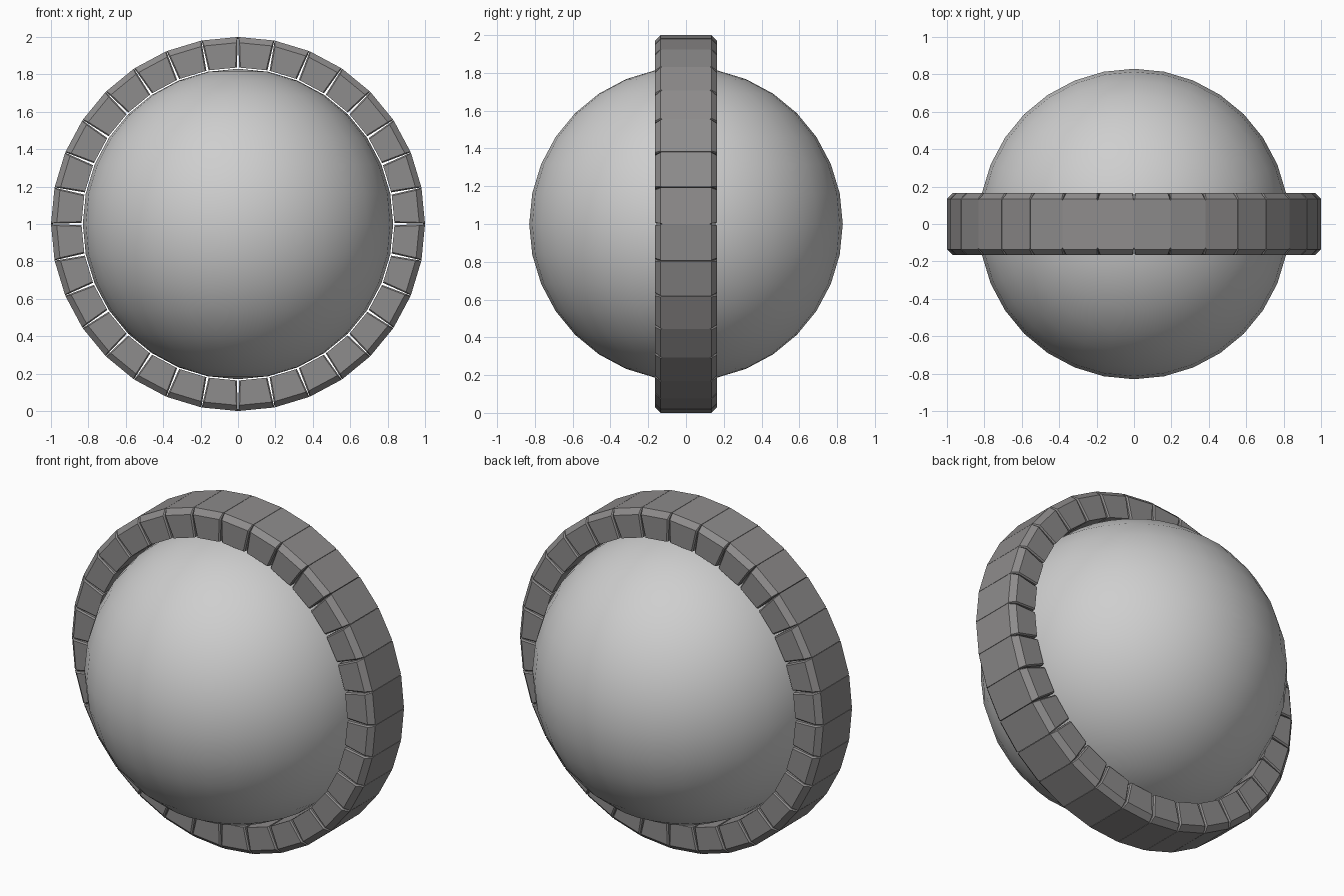
import bpy, bmesh, math
from mathutils import Matrix, Vector

if "Cube" in bpy.data.objects:
    bpy.data.objects.remove(bpy.data.objects["Cube"])

SEGMENTS = 32
HALF = math.pi / SEGMENTS
R_OUT = math.cos(HALF)      # block corners reach radius 1
R_IN = 0.833
WIDTH = 0.165               # half depth of the ring
CHAMFER = 0.03


def material(name, color):
    m = bpy.data.materials.new(name)
    m.diffuse_color = (*color, 1)
    m.use_nodes = True
    m.node_tree.nodes["Principled BSDF"].inputs["Base Color"].default_value = m.diffuse_color
    return m


ball_grey = material("light grey", (0.62, 0.62, 0.62))
ring_grey = material("dark warm grey", (0.27, 0.262, 0.262))

# Smooth ball in the middle
bpy.ops.mesh.primitive_uv_sphere_add(segments=32, ring_count=16, radius=0.83,
                                     location=(0, 0, 1))
ball = bpy.context.object
ball.name = "ball"
ball.data.materials.append(ball_grey)
bpy.ops.object.shade_smooth()


# Cross-section of a block as (radius, y), chamfered on the outer rims
def section(inset):
    w = WIDTH - inset
    r = R_OUT - CHAMFER - inset * 0.5
    side = [(R_IN, w), (r, w), (R_OUT, w - CHAMFER)]
    return side + [(a, -b) for a, b in reversed(side)]


def add_block(bm, angle):
    turn = Matrix.Rotation(angle, 3, 'Y')
    slices = []
    # end slices are slightly narrower, giving bevelled joints
    for sign, trim, inset in ((-1, 0, 0.008), (-1, 0.007, 0), (1, 0.007, 0), (1, 0, 0.008)):
        ring = []
        for r, y in section(inset):
            gap = 0.001 + 0.005 * (R_OUT - r) / (R_OUT - R_IN)
            cut = trim if r < R_OUT - 0.001 else trim * 0.5
            x = sign * (r * math.tan(HALF) - gap - cut)
            ring.append(bm.verts.new(turn @ Vector((x, y, r)) + Vector((0, 0, 1))))
        slices.append(ring)
    for a, b in zip(slices, slices[1:]):
        n = len(a)
        for i in range(n):
            j = (i + 1) % n
            bm.faces.new((a[i], a[j], b[j], b[i]))
    bm.faces.new(slices[0])
    bm.faces.new(slices[-1])


# Ring of wedge blocks around the ball
bm = bmesh.new()
for i in range(SEGMENTS):
    add_block(bm, (2 * i + 1) * HALF)
bmesh.ops.recalc_face_normals(bm, faces=bm.faces)
mesh = bpy.data.meshes.new("block_ring")
bm.to_mesh(mesh)
bm.free()
mesh.materials.append(ring_grey)
bpy.context.collection.objects.link(bpy.data.objects.new("block_ring", mesh))
